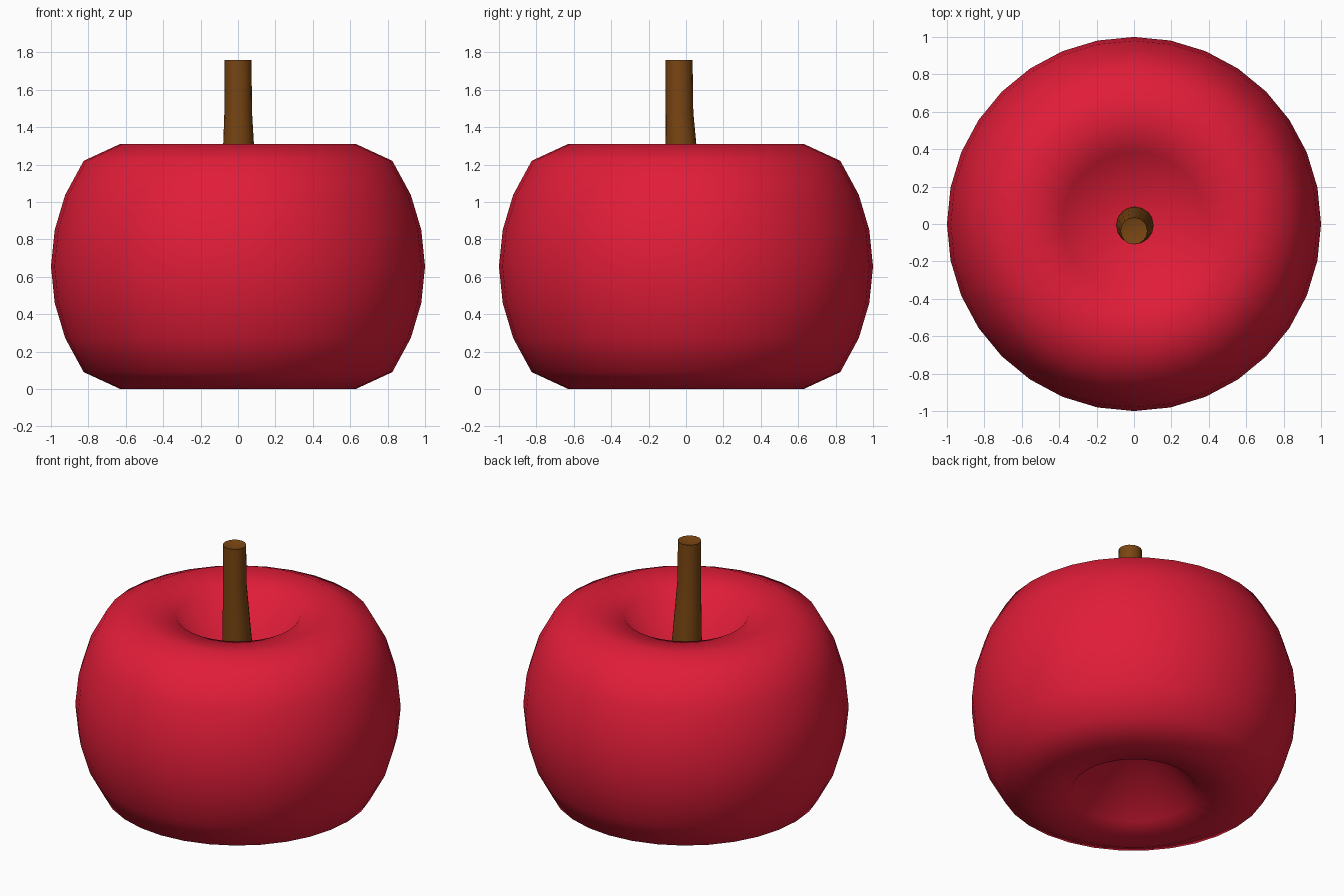
import bpy, bmesh, math

if "Cube" in bpy.data.objects:
    bpy.data.objects.remove(bpy.data.objects["Cube"])


def loft(name, rings, segments, color):
    """Stack circular rings (x, y, z, radius); zero radius makes a pole."""
    bm = bmesh.new()
    rows = []
    for x, y, z, r in rings:
        if r == 0:
            rows.append([bm.verts.new((x, y, z))])
        else:
            rows.append([bm.verts.new((x + r * math.cos(2 * math.pi * i / segments),
                                       y + r * math.sin(2 * math.pi * i / segments), z))
                         for i in range(segments)])
    for a, b in zip(rows, rows[1:]):
        for i in range(segments):
            j = (i + 1) % segments
            if len(a) == 1:
                bm.faces.new((a[0], b[j], b[i]))
            elif len(b) == 1:
                bm.faces.new((a[i], a[j], b[0]))
            else:
                bm.faces.new((a[i], a[j], b[j], b[i]))
    bmesh.ops.recalc_face_normals(bm, faces=bm.faces)
    for f in bm.faces:
        f.smooth = True
    mesh = bpy.data.meshes.new(name)
    bm.to_mesh(mesh)
    bm.free()
    obj = bpy.data.objects.new(name, mesh)
    bpy.context.collection.objects.link(obj)
    mat = bpy.data.materials.new(name + "_color")
    mat.diffuse_color = color
    mat.use_nodes = True
    mat.node_tree.nodes["Principled BSDF"].inputs["Base Color"].default_value = mat.diffuse_color
    mesh.materials.append(mat)
    return obj


# Apple body: half profile (radius, height from the middle), mirrored top to bottom
MID = 0.655
half = [(0.98, 0.195), (0.924, 0.383), (0.825, 0.565), (0.63, 0.655),
        (0.383, 0.613), (0, 0.1)]
profile = [(r, -h) for r, h in reversed(half)] + [(1.0, 0)] + half
loft("apple_body", [(0, 0, MID + h, r) for r, h in profile], 32,
     (0.75, 0.012, 0.04, 1))

# Stem: tapered, leaning slightly, with a shallow dent in its cut top
stem = loft("stem", [(0.005, -0.005, 0.75, 0.1), (0.005, -0.008, 0.95, 0.1),
                     (0.003, -0.027, 1.31, 0.082), (0.001, -0.035, 1.48, 0.074),
                     (0, -0.037, 1.76, 0.072), (0, -0.037, 1.74, 0)], 16,
            (0.19, 0.06, 0.006, 1))
bpy.context.view_layer.objects.active = stem
stem.select_set(True)
bpy.ops.object.shade_smooth_by_angle(angle=math.radians(40))
